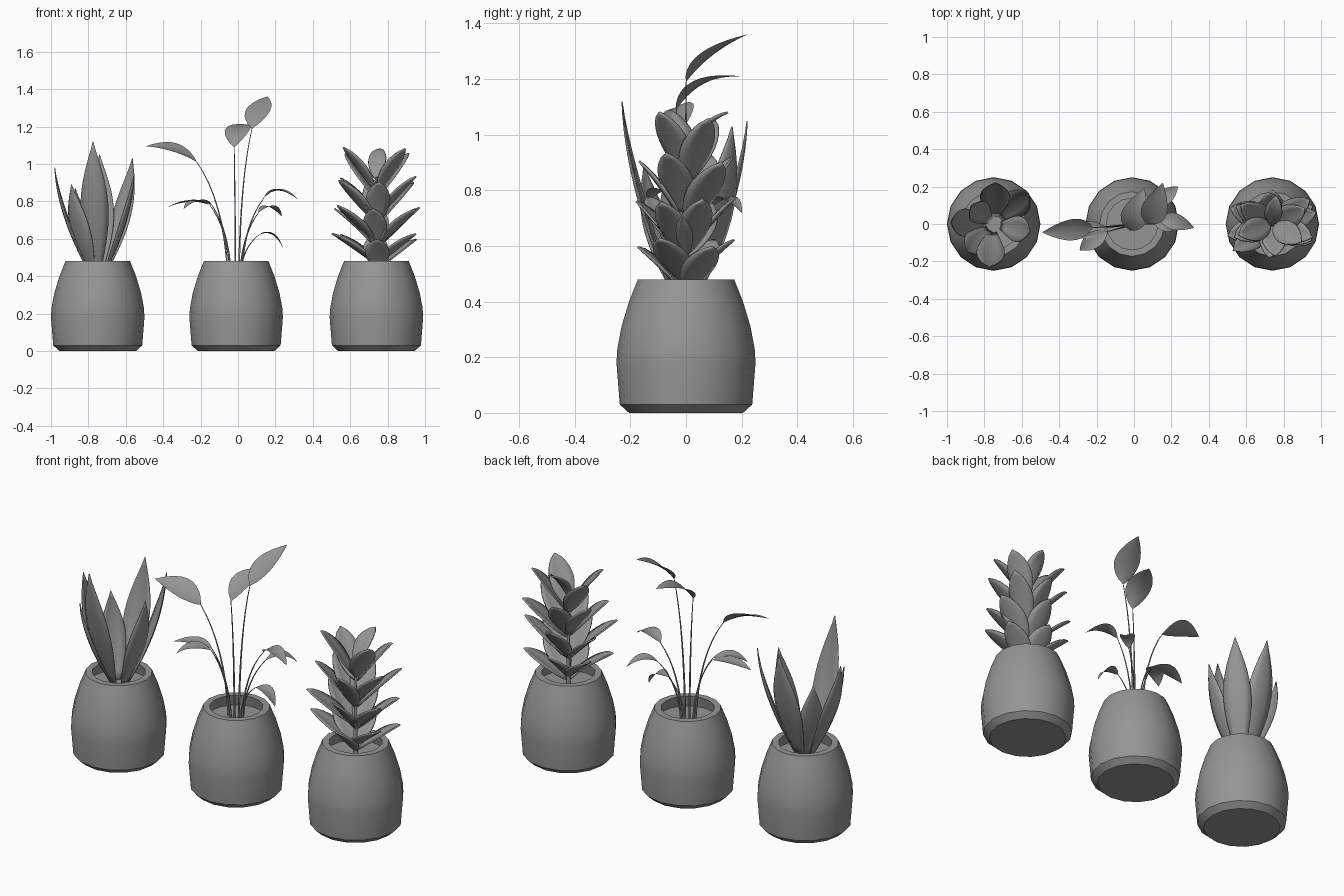
import bpy
import math
import random
from mathutils import Matrix, Vector

random.seed(11)
if "Cube" in bpy.data.objects:
    bpy.data.objects.remove(bpy.data.objects["Cube"], do_unlink=True)

# Single matte grey
grey = bpy.data.materials.new("matte grey")
grey.use_nodes = True
GREY = (0.3, 0.3, 0.3, 1)
grey.diffuse_color = GREY
grey.node_tree.nodes["Principled BSDF"].inputs["Base Color"].default_value = GREY

SOIL = 0.42
LEFT, MID, RIGHT = -0.75, -0.01, 0.74


def add_mesh(name, verts, faces, thickness=0, angle=35):
    mesh = bpy.data.meshes.new(name)
    mesh.from_pydata(verts, [], faces)
    mesh.materials.append(grey)
    obj = bpy.data.objects.new(name, mesh)
    bpy.context.collection.objects.link(obj)
    bpy.ops.object.select_all(action="DESELECT")
    obj.select_set(True)
    bpy.context.view_layer.objects.active = obj
    bpy.ops.object.shade_smooth_by_angle(angle=math.radians(angle))
    if thickness:
        solid = obj.modifiers.new("thickness", "SOLIDIFY")
        solid.thickness = thickness
        solid.offset = 0
    return obj


def lathe(name, profile, x, sides=16):
    """Revolve (radius, height) points and cap both ends."""
    verts, faces = [], []
    for r, z in profile:
        for i in range(sides):
            a = math.tau * i / sides
            verts.append((x + r * math.cos(a), r * math.sin(a), z))
    for k in range(len(profile) - 1):
        for i in range(sides):
            j = (i + 1) % sides
            a, b = k * sides, (k + 1) * sides
            faces.append((a + i, a + j, b + j, b + i))
    faces.append(tuple(reversed(range(sides))))
    last = (len(profile) - 1) * sides
    faces.append(tuple(range(last, last + sides)))
    return add_mesh(name, verts, faces, angle=30)


def bezier(a, b, c, t):
    return a * (1 - t) ** 2 + b * 2 * t * (1 - t) + c * t * t


def leaf(verts, faces, base, bend, tip, width, outline, cup, roll=0, rows=10):
    """Add a cupped leaf that follows a curve from base to tip."""
    base, bend, tip = Vector(base), Vector(bend), Vector(tip)
    side = (tip - base).cross(Vector((0, 0, 1))).normalized()
    side = Matrix.Rotation(math.radians(roll), 3, tip - base) @ side
    start = len(verts)
    cols = (-1, -0.5, 0, 0.5, 1)
    for k in range(rows + 1):
        t = k / rows
        p = bezier(base, bend, tip, t)
        tangent = ((bend - base) * (1 - t) + (tip - bend) * t).normalized()
        normal = side.cross(tangent)
        half = max(width / 2 * outline(t), 0.0008)
        for c in cols:
            verts.append(p + side * half * c + normal * half * cup * c * c)
    n = len(cols)
    for k in range(rows):
        for c in range(n - 1):
            a = start + k * n + c
            faces.append((a, a + 1, a + n + 1, a + n))


def blade_outline(t):
    return math.sin(math.pi * (0.1 + 0.9 * t)) ** 1.1


def oval_outline(t):
    return max(math.sin(math.pi * t), 0) ** 0.7


def pointed_outline(t):
    return max(math.sin(math.pi * t ** 0.9), 0) ** 0.9


def stems(name, paths, radius):
    curve = bpy.data.curves.new(name, "CURVE")
    curve.dimensions = "3D"
    curve.bevel_depth = radius
    curve.bevel_resolution = 1
    curve.use_fill_caps = True
    curve.materials.append(grey)
    for a, b, c in paths:
        line = curve.splines.new("POLY")
        line.points.add(8)
        for i, point in enumerate(line.points):
            p = bezier(Vector(a), Vector(b), Vector(c), i / 8)
            point.co = (*p, 1)
            point.radius = 1.4 - 0.9 * i / 8
    obj = bpy.data.objects.new(name, curve)
    bpy.context.collection.objects.link(obj)


# Three matching pots with a recessed soil surface
pot_profile = [(0.205, 0), (0.238, 0.03), (0.25, 0.18), (0.247, 0.23),
               (0.232, 0.31), (0.205, 0.4), (0.173, 0.48), (0.138, 0.48),
               (0.15, SOIL)]
for name, x in (("left", LEFT), ("middle", MID), ("right", RIGHT)):
    lathe("pot_" + name, pot_profile, x)

# Upright pointed blades: tip offset from pot centre, height, width
blades = [(-0.025, -0.23, 1.12, 0.15), (0.01, 0.22, 1.05, 0.16),
          (0.185, 0.165, 1.03, 0.15), (0.195, -0.04, 0.95, 0.14),
          (-0.23, 0.01, 0.98, 0.15), (-0.14, -0.15, 0.89, 0.14),
          (-0.12, 0.1, 0.87, 0.13)]
verts, faces = [], []
for x, y, z, w in blades:
    leaf(verts, faces, (LEFT + x * 0.2, y * 0.2, SOIL),
         (LEFT + x * 0.95, y * 0.95, SOIL + (z - SOIL) * 0.55),
         (LEFT + x, y, z), w, blade_outline, 0.22, rows=12)
add_mesh("blade_leaves", verts, faces, thickness=0.004)

# Slender stems with arched leaves: base, bend, tip, width, roll
sprigs = [((0.075, 0, 1.19), (0.11, 0.06, 1.29), (0.155, 0.22, 1.36), 0.14, 0),
          ((-0.02, -0.035, 1.09), (-0.01, 0.03, 1.21), (0.055, 0.19, 1.21), 0.14, 0),
          ((-0.22, -0.02, 1.01), (-0.32, -0.02, 1.1), (-0.49, -0.045, 1.095), 0.125, -24),
          ((-0.15, -0.02, 0.78), (-0.25, -0.03, 0.82), (-0.375, -0.05, 0.77), 0.09, 0),
          ((-0.14, -0.04, 0.78), (-0.23, -0.09, 0.83), (-0.29, -0.14, 0.76), 0.09, 0),
          ((0.14, 0.03, 0.82), (0.21, 0.02, 0.9), (0.32, -0.02, 0.81), 0.09, 0),
          ((0.11, 0.09, 0.74), (0.17, 0.15, 0.81), (0.235, 0.2, 0.72), 0.08, 0),
          ((0.11, 0, 0.62), (0.19, 0, 0.66), (0.24, -0.01, 0.55), 0.08, 0)]
verts, faces, paths = [], [], []
for base, bend, tip, w, roll in sprigs:
    leaf(verts, faces, base, bend, tip, w, pointed_outline, 0.2, roll)
    x, y, z = base
    root = (MID + x * 0.2, y * 0.3, SOIL - 0.01)
    knee = (MID + x * 0.3, y * 0.4, SOIL + (z - SOIL) * 0.65)
    paths.append((root, knee, base))
add_mesh("arched_leaves", verts, faces)
stems("slender_stems", paths, 0.004)

# Bushy plant: tiers of oval leaves around one stalk
verts, faces = [], []
tiers = [(0.46, 0.16, 0.24), (0.58, 0.2, 0.25), (0.71, 0.22, 0.235), (0.85, 0.23, 0.2)]
for level, (z, rise, reach) in enumerate(tiers):
    for angle in (-24, 24, 90, 156, 204, 270):
        along_y = angle in (90, 270)
        if along_y and level == 3:
            continue
        a = math.radians(angle + random.uniform(-10, 10))
        out = Vector((math.cos(a), math.sin(a), 0))
        r = reach * (0.72 if along_y else random.uniform(0.9, 1.03))
        foot = Vector((RIGHT, 0, z + random.uniform(-0.03, 0.01)))
        up = Vector((0, 0, rise))
        leaf(verts, faces, foot + out * 0.01, foot + out * r * 0.5 + up * 0.55,
             foot + out * r + up, 0.13, oval_outline, 0.18,
             roll=random.uniform(-10, 10))
leaf(verts, faces, (RIGHT, 0, 0.91), (RIGHT, 0.05, 1.04),
     (RIGHT + 0.02, 0.15, 1.08), 0.095, oval_outline, 0.18)
add_mesh("oval_leaves", verts, faces, thickness=0.008)
stems("bushy_stalk", [((RIGHT, 0, SOIL - 0.01), (RIGHT, 0, 0.7), (RIGHT, 0, 0.93))], 0.009)
